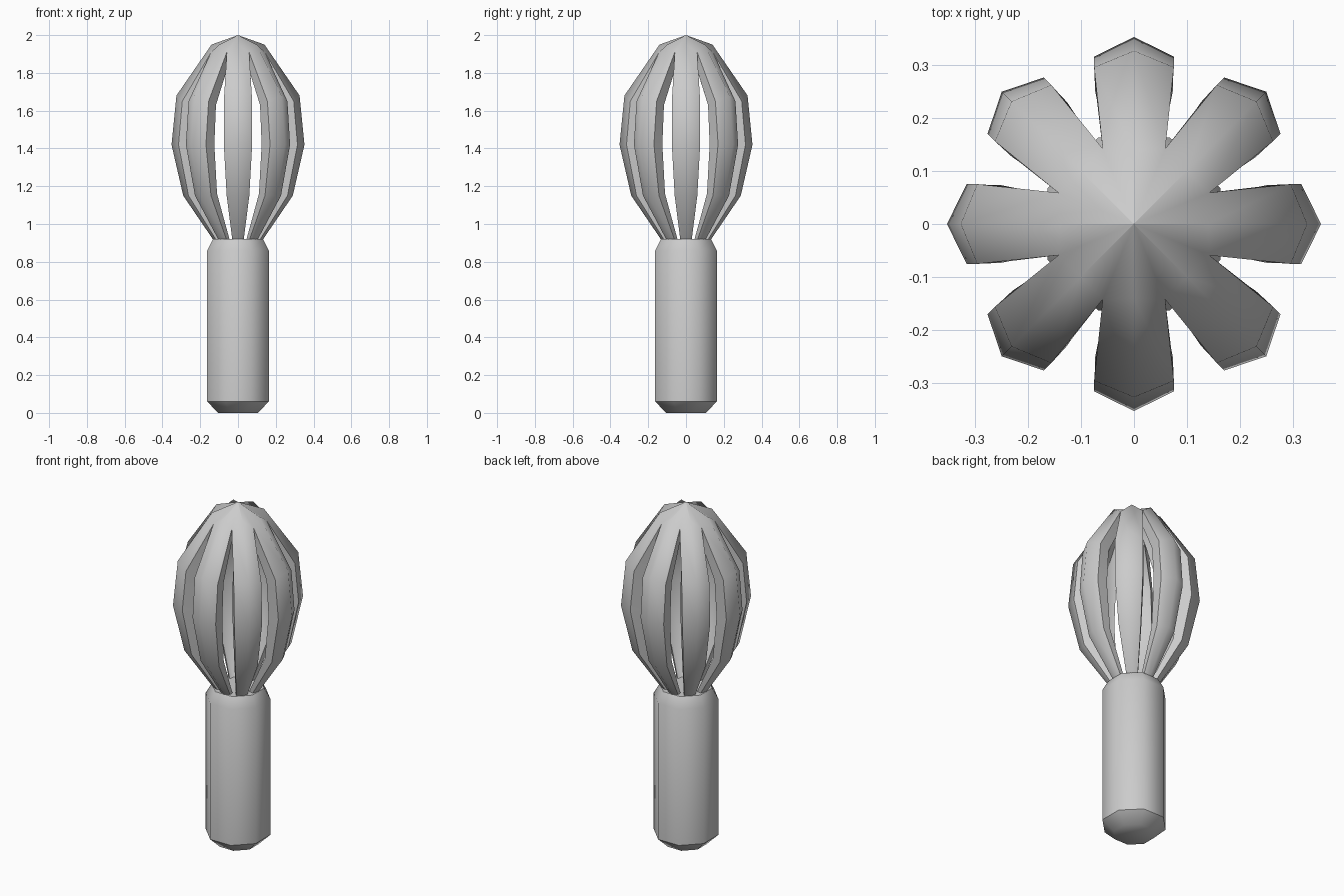
import bpy, bmesh, math
from mathutils import Vector, Matrix

if "Cube" in bpy.data.objects:
    bpy.data.objects.remove(bpy.data.objects["Cube"], do_unlink=True)

grey = bpy.data.materials.new("plain grey")
grey.use_nodes = True
COLOUR = (0.6, 0.6, 0.6, 1)
grey.diffuse_color = COLOUR
grey.node_tree.nodes["Principled BSDF"].inputs["Base Color"].default_value = COLOUR


def make_object(name, bm, sharp):
    """Shade smooth, with hard edges wherever sharp(edge) holds."""
    bmesh.ops.recalc_face_normals(bm, faces=bm.faces)
    for f in bm.faces:
        f.smooth = True
    for e in bm.edges:
        e.smooth = not sharp(e)
    mesh = bpy.data.meshes.new(name)
    bm.to_mesh(mesh)
    bm.free()
    mesh.materials.append(grey)
    obj = bpy.data.objects.new(name, mesh)
    bpy.context.collection.objects.link(obj)


# Handle: eight-sided grip, chamfered at both ends
SIDES = 8
bm = bmesh.new()
rings = []
for flat, z in [(0.105, 0), (0.163, 0.06), (0.163, 0.86), (0.132, 0.92)]:
    r = flat / math.cos(math.pi / SIDES)
    rings.append([bm.verts.new((r * math.cos(a), r * math.sin(a), z))
                  for a in (math.tau * (i + 0.5) / SIDES for i in range(SIDES))])
for low, high in zip(rings, rings[1:]):
    for i in range(SIDES):
        j = (i + 1) % SIDES
        bm.faces.new((low[i], low[j], high[j], high[i]))
bm.faces.new(rings[0][::-1])
bm.faces.new(rings[-1])
hard_rings = [set(rings[1]), set(rings[-1])]
make_object("handle", bm, lambda e: any(set(e.verts) <= r for r in hard_rings))

# Whisk head: ridged blades joined at the crown
# Per section: ridge (r, z), outer edge (r, half width, z), inner edge (r, half width, z)
SECTIONS = [
    ((0.140, 1.95), (0.142, 0.059, 1.91), (0.108, 0.045, 1.86)),
    ((0.326, 1.68), (0.295, 0.075, 1.65), (0.235, 0.070, 1.63)),
    ((0.352, 1.42), (0.315, 0.075, 1.42), (0.250, 0.073, 1.42)),
    ((0.290, 1.15), (0.262, 0.060, 1.15), (0.215, 0.058, 1.16)),
    ((0.130, 0.915), (0.115, 0.030, 0.915), (0.090, 0.028, 0.915)),
]
bm = bmesh.new()
for k in range(SIDES):
    turn = Matrix.Rotation(math.tau * k / SIDES, 3, 'Z')

    def vert(x, y, z):
        return bm.verts.new(turn @ Vector((x, y, z)))

    loops = []
    for (rr, rz), (er, ew, ez), (ir, iw, iz) in SECTIONS:
        loops.append([vert(er, -ew, ez), vert(rr, 0, rz), vert(er, ew, ez),
                      vert(ir, iw, iz), vert(ir + 0.02, 0, iz + (rz - ez)),
                      vert(ir, -iw, iz)])
    for a, b in zip(loops, loops[1:]):
        for i in range(6):
            j = (i + 1) % 6
            bm.faces.new((a[i], a[j], b[j], b[i]))
    bm.faces.new(loops[-1])
    # crown wedge, outside and underside
    top, under = vert(0, 0, 2), vert(0, 0, 1.94)
    first = loops[0]
    for i in (0, 1):
        bm.faces.new((top, first[i], first[i + 1]))
        bm.faces.new((under, first[i + 3], first[i + 4]))
bmesh.ops.remove_doubles(bm, verts=bm.verts, dist=0.002)
make_object("whisk_head", bm,
            lambda e: len(e.link_faces) != 2
            or e.calc_face_angle(0) > math.radians(56))
